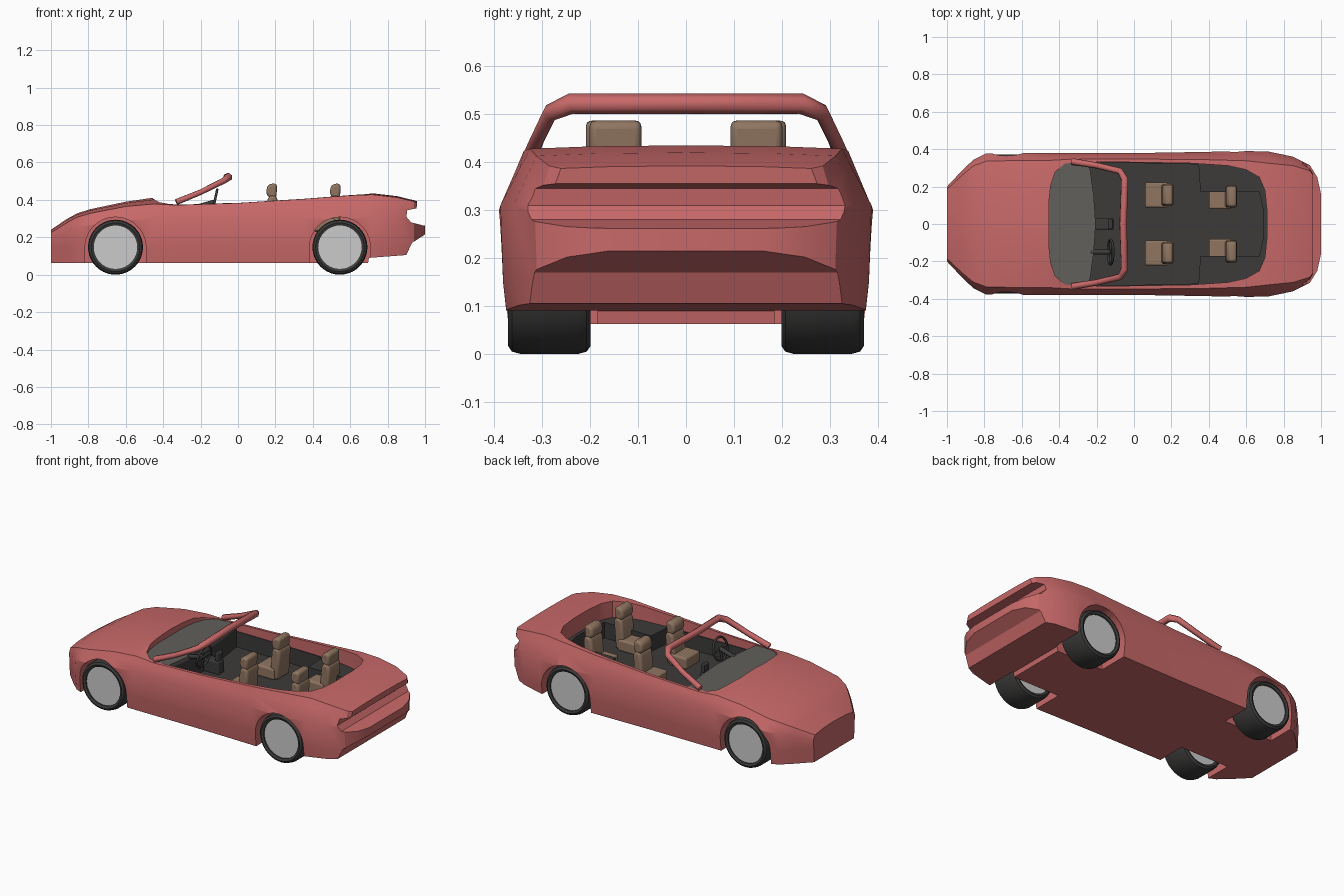
import bpy, bmesh, math
from mathutils import Vector, Matrix

if "Cube" in bpy.data.objects:
    bpy.data.objects.remove(bpy.data.objects["Cube"])

def material(name, c):
    m = bpy.data.materials.new(name)
    m.diffuse_color = (*c, 1)
    m.use_nodes = True
    m.node_tree.nodes["Principled BSDF"].inputs["Base Color"].default_value = m.diffuse_color
    return m

RED = material("paint", (0.58, 0.14, 0.14))
DARK = material("trim", (0.045, 0.043, 0.042))
BROWN = material("leather", (0.28, 0.18, 0.12))
GREY = material("dash_grey", (0.12, 0.115, 0.105))
RIM = material("rim", (0.6, 0.6, 0.6))

def finish(bm, name, mat, bevel=0):
    bmesh.ops.recalc_face_normals(bm, faces=bm.faces)
    me = bpy.data.meshes.new(name)
    bm.to_mesh(me)
    bm.free()
    ob = bpy.data.objects.new(name, me)
    bpy.context.collection.objects.link(ob)
    me.materials.append(mat)
    if bevel:
        b = ob.modifiers.new("bevel", 'BEVEL')
        b.width, b.segments = bevel, 3
    return ob

def smooth(ob, angle=35):
    bpy.ops.object.select_all(action='DESELECT')
    ob.select_set(True)
    bpy.context.view_layer.objects.active = ob
    bpy.ops.object.shade_smooth_by_angle(angle=math.radians(angle))

def loft(rings, name, mat, bevel=0):
    bm = bmesh.new()
    vs = [[bm.verts.new(p) for p in r] for r in rings]
    n = len(rings[0])
    for a, b in zip(vs, vs[1:]):
        for i in range(n):
            bm.faces.new((a[i], a[(i + 1) % n], b[(i + 1) % n], b[i]))
    bm.faces.new(vs[0])
    bm.faces.new(vs[-1])
    return finish(bm, name, mat, bevel)

def prism_y(pts, y0, y1, name, mat, bevel=0):
    return loft([[(x, y, z) for x, z in pts] for y in (y0, y1)], name, mat, bevel)

def prism_z(pts, z0, z1, name, mat):
    return loft([[(x, y, z) for x, y in pts] for z in (z0, z1)], name, mat)

def box(lo, hi, name, mat, bevel=0):
    pts = [(lo[0], lo[2]), (hi[0], lo[2]), (hi[0], hi[2]), (lo[0], hi[2])]
    return prism_y(pts, lo[1], hi[1], name, mat, bevel)

def mirrored(half):
    return half + [(x, -y) for x, y in reversed(half) if y > 0]

def lathe_y(profile, centre, name, mat, n=40):
    bm = bmesh.new()
    rings = [[bm.verts.new((centre[0] + r * math.cos(t), centre[1] + y, centre[2] + r * math.sin(t)))
              for r, y in profile] for t in [2 * math.pi * i / n for i in range(n)]]
    k = len(profile)
    for i in range(n):
        a, b = rings[i], rings[(i + 1) % n]
        for j in range(k):
            bm.faces.new((a[j], a[(j + 1) % k], b[(j + 1) % k], b[j]))
    smooth(finish(bm, name, mat))

def tube(pts, radius, name, mat, radii=None, cyclic=False):
    cu = bpy.data.curves.new(name, 'CURVE')
    cu.dimensions, cu.bevel_depth, cu.bevel_resolution = '3D', radius, 1
    cu.use_fill_caps = True
    sp = cu.splines.new('POLY')
    sp.points.add(len(pts) - 1)
    for i, p in enumerate(pts):
        sp.points[i].co = (*p, 1)
        sp.points[i].radius = radii[i] if radii else 1
    sp.use_cyclic_u = cyclic
    cu.materials.append(mat)
    bpy.context.collection.objects.link(bpy.data.objects.new(name, cu))

# Body shell: x, half width, height of widest line, shoulder half width, shoulder z, crown z
stations = [
    (-1.0, .20, .20, .185, .225, .24), (-.92, .285, .23, .26, .275, .295),
    (-.86, .342, .25, .31, .308, .328), (-.79, .377, .265, .336, .328, .35),
    (-.6, .381, .29, .34, .365, .39), (-.45, .379, .30, .34, .378, .412),
    (-.33, .379, .30, .347, .372, .392), (0, .379, .30, .347, .383, .39),
    (.35, .385, .30, .345, .405, .41), (.6, .39, .30, .338, .424, .43),
    (.72, .387, .31, .325, .428, .435), (.85, .36, .31, .312, .413, .42),
    (.94, .315, .29, .285, .392, .398), (.98, .25, .28, .23, .38, .385),
    (1.0, .16, .27, .15, .375, .38)]
rings = []
for x, w, zm, ws, zs, zt in stations:
    half = [(w * .96, .062), (w * .985, .15), (w, zm), (ws * .65 + w * .35, zm * .35 + zs * .65),
            (ws, zs), (ws * .6, zs + .7 * (zt - zs))]
    ring = [(x, y, z) for y, z in half] + [(x, 0, zt)]
    rings.append(ring + [(x, -y, z) for y, z in reversed(half)])
body = loft(rings, "car_body", RED)
body.data.materials.append(DARK)

def cut(cutter, dark=lambda p: False):
    cutter.data.materials.clear()
    cutter.data.materials.append(RED)
    cutter.data.materials.append(DARK)
    for p in cutter.data.polygons:
        p.material_index = int(dark(p))
    cutter.hide_render = True
    m = body.modifiers.new("cut", 'BOOLEAN')
    m.operation, m.solver, m.object = 'DIFFERENCE', 'EXACT', cutter
    bpy.context.view_layer.objects.active = body
    bpy.ops.object.modifier_apply(modifier=m.name)
    bpy.data.objects.remove(cutter)

# Cockpit opening with painted rim, then the deeper dark floor between the rear wheel wells
FLOOR = .235
half = [(-.455, .12), (-.445, .21), (-.42, .28), (-.37, .322), (-.3, .332), (0, .33), (.3, .325),
        (.5, .312), (.6, .29), (.67, .25), (.7, .18), (.71, .08)]
cut(prism_z(mirrored(half), .33, .7, "cockpit_cutter", DARK), lambda p: p.normal.z < -.5)
deep = [(-.44, .2), (-.36, .322), (-.3, .328), (0, .326), (.3, .32), (.345, .315), (.355, .172),
        (.67, .172), (.69, .08)]
cut(prism_z(mirrored(deep), FLOOR, .5, "floor_cutter", DARK), lambda p: True)

# Tail recess and rising lower bumper
cut(prism_y([(1.1, .5), (.965, .5), (.955, .355), (.905, .345), (.90, .31), (.925, .28),
             (.99, .263), (1.1, .25)], -.6, .6, "tail_cutter", RED))
cut(prism_y([(1.1, .215), (1.0, .215), (.93, .17), (.90, .105), (.70, .09), (.69, .03), (1.1, .03)],
            -.6, .6, "bumper_cutter", RED))

# Wheel wells and wheels
for x, end in ((-.655, "front"), (.545, "rear")):
    for s, side in ((1, "right"), (-1, "left")):
        arch = [(x + .163 * math.cos(t), .145 + .163 * math.sin(t))
                for t in [math.pi * i / 20 for i in range(21)]]
        arch += [(x - .163, -.1), (x + .163, -.1)]
        cut(prism_y(arch, s * .185, s * .6, "arch_cutter", RED))
        c = (x, s * .285, .147)
        lathe_y([(.116, -.08), (.13, -.086), (.142, -.078), (.147, -.06), (.147, .06), (.142, .078),
                 (.13, .086), (.116, .08)], c, f"{end}_{side}_tyre", DARK)
        bm = bmesh.new()
        bmesh.ops.create_cone(bm, cap_ends=True, segments=40, radius1=.117, radius2=.117, depth=.145,
                              matrix=Matrix.Translation(c) @ Matrix.Rotation(math.pi / 2, 4, 'X'))
        smooth(finish(bm, f"{end}_{side}_rim", RIM))
smooth(body, 28)

# Windscreen frame: pillars and header in one sweep
side = [(-.33, .334, .388), (-.2, .313, .441), (-.075, .283, .503), (-.05, .24, .522)]
path = side + [(-.058, 0, .522)] + [(x, -y, z) for x, y, z in reversed(side)]
tube(path, .018, "windscreen_frame", RED, [1, .9, 1, 1.2, 1.2, 1.2, 1, .9, 1])

# Dashboard, centre console
dash = mirrored([p for p in half if p[0] < -.29] + [(-.24, .33), (-.215, .15), (-.205, 0)])
prism_z(dash, .35, .372, "dashboard_top", GREY)
prism_z(dash, FLOOR - .005, .35, "dashboard", DARK)
box((-.24, -.03, FLOOR - .005), (-.11, .03, .31), "centre_console", DARK, .008)
box((-.14, -.025, .31), (-.115, .025, .36), "console_screen", DARK, .005)

# Steering wheel with spokes and column
hub = Vector((-.125, -.15, .39))
tilt = Matrix.Rotation(math.radians(12), 3, 'Y')
def on_wheel(a, r):
    return hub + tilt @ Vector((0, r * math.cos(a), r * math.sin(a)))
tube([on_wheel(2 * math.pi * i / 24, .066) for i in range(24)], .007, "steering_wheel", DARK, cyclic=True)
for a in (0, math.pi, -math.pi / 2):
    tube([hub, on_wheel(a, .066)], .007, "steering_spoke", DARK)
tube([hub, (-.23, -.15, .36)], .014, "steering_column", DARK)

# Seats
for x, yc, row in ((.06, .155, "front"), (.40, .147, "rear")):
    for s, sd in ((1, "right"), (-1, "left")):
        y, n = s * yc, f"{row}_{sd}_seat"
        box((x, y - .068, FLOOR - .003), (x + .12, y + .068, .302), n + "_cushion", BROWN, .012)
        smooth(prism_y([(x + .08, FLOOR), (x + .14, FLOOR), (x + .152, .40), (x + .14, .425),
                        (x + .11, .425), (x + .097, .40)], y - .06, y + .06, n + "_back", BROWN, .015))
        smooth(prism_y([(x + .1, .415), (x + .145, .41), (x + .15, .483), (x + .12, .489),
                        (x + .097, .475), (x + .09, .44)], y - .054, y + .054, n + "_headrest", BROWN, .02))
